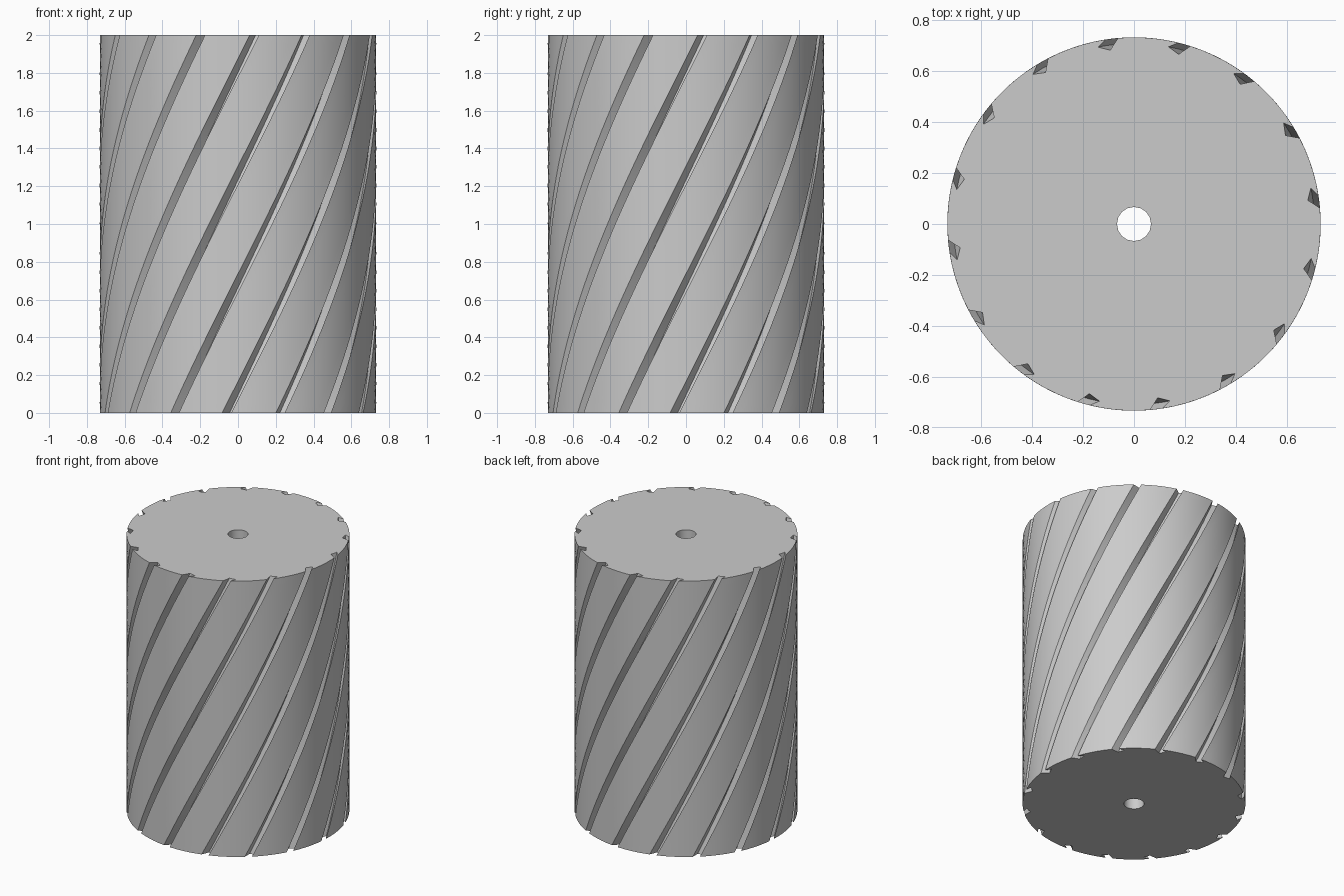
import bpy
import bmesh
from math import sin, cos, radians, pi

old = bpy.data.objects.get("Cube")
if old:
    bpy.data.objects.remove(old, do_unlink=True)

RADIUS, HEIGHT, BORE = 0.732, 2.0, 0.067
SLOTS, TWIST, ROWS, LAND_STEPS = 16, radians(79), 40, 5
PITCH = 360 / SLOTS
# One slanted slot as (degrees, radius), going around the rim
SLOT = [(4.9, RADIUS), (7.8, 0.688), (11.5, 0.708), (8.7, RADIUS)]

steel = bpy.data.materials.new("light grey metal")
steel.use_nodes = True
grey = (0.6, 0.6, 0.6, 1)
steel.diffuse_color = grey
steel.node_tree.nodes["Principled BSDF"].inputs["Base Color"].default_value = grey


def rim_profile():
    """Cross-section of the drum: slots separated by round lands."""
    points = []
    for k in range(SLOTS):
        start = k * PITCH - 90
        points += [(radians(start + a), r) for a, r in SLOT]
        first, last = SLOT[-1][0], SLOT[0][0] + PITCH
        for i in range(1, LAND_STEPS):
            a = first + (last - first) * i / LAND_STEPS
            points.append((radians(start + a), RADIUS))
    return points


def ring(bm, points, z, turn=0):
    return [bm.verts.new((r * cos(a + turn), r * sin(a + turn), z)) for a, r in points]


def skin(bm, lower, upper):
    n = len(lower)
    for i in range(n):
        j = (i + 1) % n
        bm.faces.new((lower[i], lower[j], upper[j], upper[i]))


def loop_edges(bm, verts):
    return [bm.edges.get((v, verts[i - 1])) for i, v in enumerate(verts)]


bm = bmesh.new()

# Helical outer wall, stacked from turned copies of the profile
profile = rim_profile()
rings = [ring(bm, profile, HEIGHT * i / ROWS, TWIST * (i / ROWS - 1))
         for i in range(ROWS + 1)]
for low, high in zip(rings, rings[1:]):
    skin(bm, low, high)

# Central bore
circle = [(2 * pi * i / 16, BORE) for i in range(16)]
bore = [ring(bm, circle, z) for z in (0, HEIGHT)]
skin(bm, bore[1], bore[0])

# Flat end caps around the bore
for outer, inner, up in ((rings[0], bore[0], -1), (rings[-1], bore[1], 1)):
    bmesh.ops.triangle_fill(bm, edges=loop_edges(bm, outer) + loop_edges(bm, inner),
                            use_beauty=True, normal=(0, 0, up))
bmesh.ops.recalc_face_normals(bm, faces=bm.faces)

mesh = bpy.data.meshes.new("slotted_drum")
bm.to_mesh(mesh)
bm.free()
mesh.materials.append(steel)
drum = bpy.data.objects.new("slotted_drum", mesh)
bpy.context.collection.objects.link(drum)

bpy.ops.object.select_all(action='DESELECT')
drum.select_set(True)
bpy.context.view_layer.objects.active = drum
bpy.ops.object.shade_smooth_by_angle(angle=radians(30))
